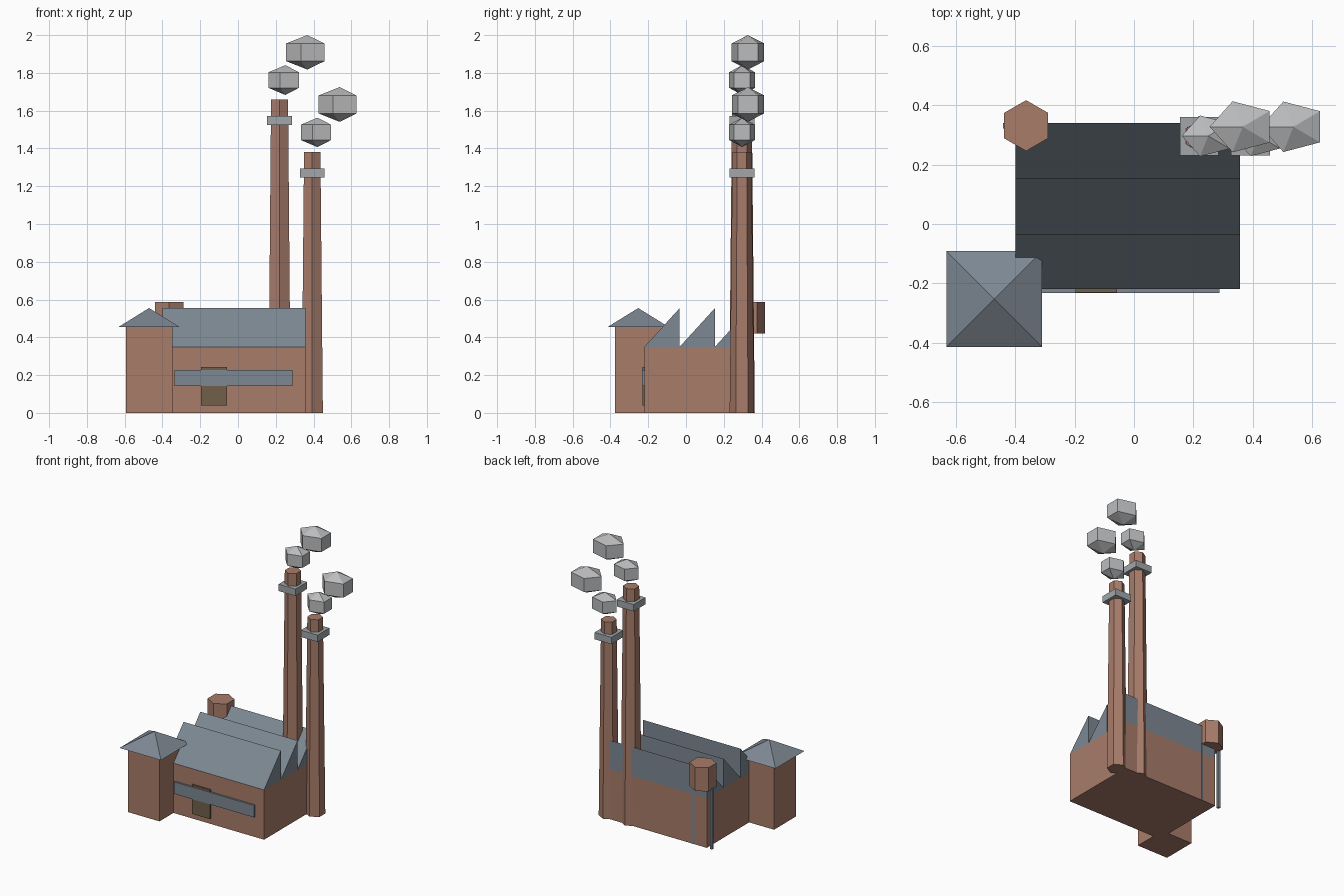
import bpy, math

if "Cube" in bpy.data.objects:
    bpy.data.objects.remove(bpy.data.objects["Cube"])


def material(name, rgb):
    m = bpy.data.materials.new(name)
    m.diffuse_color = (*rgb, 1)
    m.use_nodes = True
    m.node_tree.nodes["Principled BSDF"].inputs["Base Color"].default_value = m.diffuse_color
    return m


BRICK = material("brick", (0.392, 0.202, 0.144))
SLATE = material("blue_grey_slate", (0.205, 0.245, 0.29))
METAL = material("pale_metal", (0.36, 0.39, 0.405))
SMOKE = material("smoke_grey", (0.50, 0.505, 0.515))
DOOR = material("dark_wood", (0.17, 0.117, 0.068))


def make(name, verts, faces, mat):
    me = bpy.data.meshes.new(name)
    me.from_pydata(verts, [], faces)
    me.materials.append(mat)
    ob = bpy.data.objects.new(name, me)
    bpy.context.collection.objects.link(ob)
    return ob


def box(name, x, y, z, mat):
    """Box from (min, max) ranges."""
    v = [(a, b, c) for c in z for b in y for a in x]
    f = [(0, 2, 3, 1), (4, 5, 7, 6), (0, 1, 5, 4),
         (2, 6, 7, 3), (0, 4, 6, 2), (1, 3, 7, 5)]
    return make(name, v, f, mat)


def loft(name, centre, n, start, rings, mat, sy=1.0):
    """Stack of n-sided rings (radius, z); a zero radius makes a point."""
    cx, cy = centre
    verts, idx, faces = [], [], []
    for r, z in rings:
        count = n if r > 0 else 1
        idx.append([len(verts) + i % count for i in range(n)])
        for i in range(count):
            a = start + math.tau * i / n
            verts.append((cx + r * math.cos(a), cy + r * sy * math.sin(a), z))
    for lo, hi in zip(idx, idx[1:]):
        for i in range(n):
            j = (i + 1) % n
            quad = [lo[i], lo[j], hi[j], hi[i]]
            faces.append(list(dict.fromkeys(quad)))
    if rings[0][0] > 0:
        faces.append(idx[0][::-1])
    if rings[-1][0] > 0:
        faces.append(idx[-1])
    return make(name, verts, faces, mat)


# Main hall
X0, X1, Y0, Y1, EAVES = -0.40, 0.357, -0.22, 0.34, 0.35
box("main_hall", (X0, X1), (Y0, Y1), (0, EAVES), BRICK)

# Sawtooth roof: slope facing the front, upright back
step = (Y1 - Y0) / 3
for k in range(3):
    a, b = Y0 + k * step, Y0 + (k + 1) * step
    profile = [(a, EAVES), (b, EAVES), (b, 0.555)]
    verts = [(x, y, z) for x in (X0, X1) for y, z in profile]
    make(f"roof_tooth_{k + 1}", verts,
         [(0, 2, 1), (3, 4, 5), (0, 1, 4, 3), (1, 2, 5, 4), (2, 0, 3, 5)], SLATE)

# Door and window strip on the front wall
box("door", (-0.197, -0.057), (-0.231, Y0), (0.038, 0.243), DOOR)
box("window_strip", (-0.335, 0.288), (-0.233, Y0), (0.143, 0.227), SLATE)

# Corner tower with pyramid roof
TX, TY = -0.471, -0.253
box("corner_tower", (TX - 0.123, TX + 0.123), (TY - 0.123, TY + 0.123), (0, 0.455), BRICK)
loft("tower_roof", (TX, TY), 4, math.pi / 4, [(0.228, 0.455), (0, 0.555)], SLATE)

# Two tapered six-sided chimneys with square collars
CY = 0.296
for name, cx, r0, r1, top, band in (("tall", 0.220, 0.068, 0.052, 1.66, 1.547),
                                    ("short", 0.393, 0.065, 0.050, 1.38, 1.27)):
    loft(name + "_chimney", (cx, CY), 6, math.pi / 2, [(r0, 0), (r1, top)], BRICK)
    box(name + "_chimney_collar", (cx - 0.0655, cx + 0.0655), (CY - 0.0655, CY + 0.0655),
        (band - 0.024, band + 0.024), METAL)

# Water tank on thin posts at the back corner
KX, KY = -0.364, 0.332
loft("water_tank", (KX, KY), 6, math.pi / 2, [(0.0857, 0.42), (0.0857, 0.587)], BRICK)
for side, s in (("left", -1), ("right", 1)):
    px = KX + s * 0.069
    box(f"tank_post_{side}", (px - 0.009, px + 0.009), (KY - 0.009, KY + 0.009),
        (0, 0.43), SLATE)

# Smoke puffs: squashed five-sided balls
for i, (x, y, z, r, h) in enumerate(((0.2505, 0.297, 1.762, 0.0895, 0.079),
                                     (0.367, 0.328, 1.909, 0.1117, 0.091),
                                     (0.421, 0.297, 1.485, 0.0885, 0.078),
                                     (0.538, 0.328, 1.633, 0.1105, 0.092))):
    loft(f"smoke_puff_{i + 1}", (x, y), 5, math.pi,
         [(0, z - h), (r, z - h * 0.52), (r, z + h * 0.52), (0, z + h)], SMOKE, sy=0.81)
